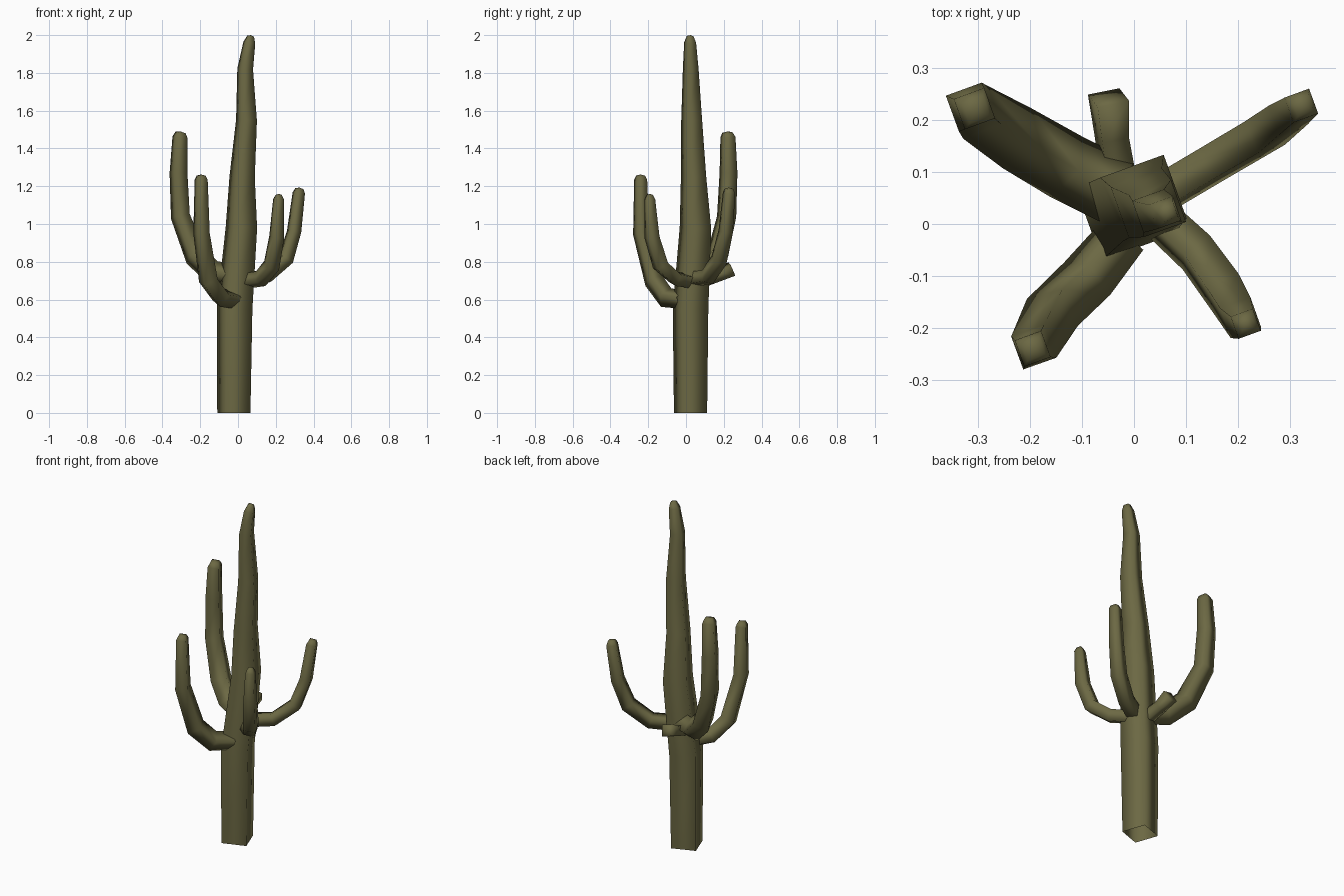
import bpy, bmesh, math
from mathutils import Vector

olive = bpy.data.materials.new("olive green")
olive.diffuse_color = (0.15, 0.14, 0.057, 1)


def limb(name, stations, tip=True):
    """Four-sided tube through (x, y, z, corner radius); frame carried down from the tip."""
    pts = [Vector(s[:3]) for s in stations]
    n = len(pts)
    tangents = []
    for i in range(n):
        a = (pts[i] - pts[i - 1]).normalized() if i > 0 else Vector()
        b = (pts[i + 1] - pts[i]).normalized() if i < n - 1 else Vector()
        tangents.append((a + b).normalized())
    # the square section keeps the trunk's 20 degree turn at the tip
    start = math.radians(20 + 45)
    frame = [Vector((math.cos(start + k * math.pi / 2),
                     math.sin(start + k * math.pi / 2), 0)) for k in range(4)]
    prev = Vector((0, 0, 1))
    bm = bmesh.new()
    rings = []
    for i in reversed(range(n)):
        q = prev.rotation_difference(tangents[i])
        frame = [q @ f for f in frame]
        prev = tangents[i]
        rings.append([bm.verts.new(pts[i] + f * stations[i][3]) for f in frame])
    for up, low in zip(rings, rings[1:]):
        for k in range(4):
            j = (k + 1) % 4
            bm.faces.new((low[k], low[j], up[j], up[k]))
    # shallow pointed cap
    top = bm.verts.new(pts[-1] + tangents[-1] * (0.006 if tip else 0))
    for k in range(4):
        bm.faces.new((rings[0][k], rings[0][(k + 1) % 4], top))
    me = bpy.data.meshes.new(name)
    bm.to_mesh(me)
    bm.free()
    me.materials.append(olive)
    for p in me.polygons:
        p.use_smooth = True
    ob = bpy.data.objects.new(name, me)
    bpy.context.collection.objects.link(ob)
    return ob


# trunk, open at the ground
limb("trunk", [
    (-0.022, 0.024, 0.0, 0.097), (-0.018, 0.024, 0.55, 0.104),
    (0.018, 0.05, 0.98, 0.092), (0.022, 0.04, 1.25, 0.074),
    (0.045, 0.03, 1.55, 0.061), (0.038, 0.025, 1.82, 0.046),
    (0.06, 0.022, 1.96, 0.035), (0.067, 0.023, 1.994, 0.02)])

# arms
limb("back_left_arm", [
    (-0.03, 0.06, 0.73, 0.066), (-0.13, 0.11, 0.74, 0.066),
    (-0.225, 0.165, 0.83, 0.064), (-0.305, 0.215, 1.04, 0.056),
    (-0.315, 0.225, 1.27, 0.052), (-0.307, 0.222, 1.46, 0.044),
    (-0.304, 0.22, 1.484, 0.03)])
limb("front_left_arm", [
    (-0.02, -0.02, 0.60, 0.05), (-0.09, -0.105, 0.61, 0.056),
    (-0.157, -0.17, 0.70, 0.056), (-0.193, -0.237, 0.95, 0.048),
    (-0.195, -0.24, 1.235, 0.038), (-0.194, -0.24, 1.256, 0.026)])
limb("front_right_arm", [
    (0.05, 0.01, 0.70, 0.044), (0.12, -0.055, 0.71, 0.046),
    (0.178, -0.135, 0.78, 0.048), (0.205, -0.18, 0.93, 0.044),
    (0.215, -0.192, 1.13, 0.032), (0.215, -0.192, 1.154, 0.018)])
limb("back_right_arm", [
    (0.04, 0.05, 0.71, 0.046), (0.15, 0.115, 0.72, 0.046),
    (0.252, 0.175, 0.81, 0.047), (0.297, 0.21, 0.96, 0.042),
    (0.322, 0.228, 1.165, 0.036), (0.325, 0.228, 1.187, 0.024)])

# short stub at the back
limb("back_stub", [
    (-0.03, 0.09, 0.70, 0.04), (-0.043, 0.17, 0.728, 0.038),
    (-0.049, 0.243, 0.762, 0.045)], tip=False)
